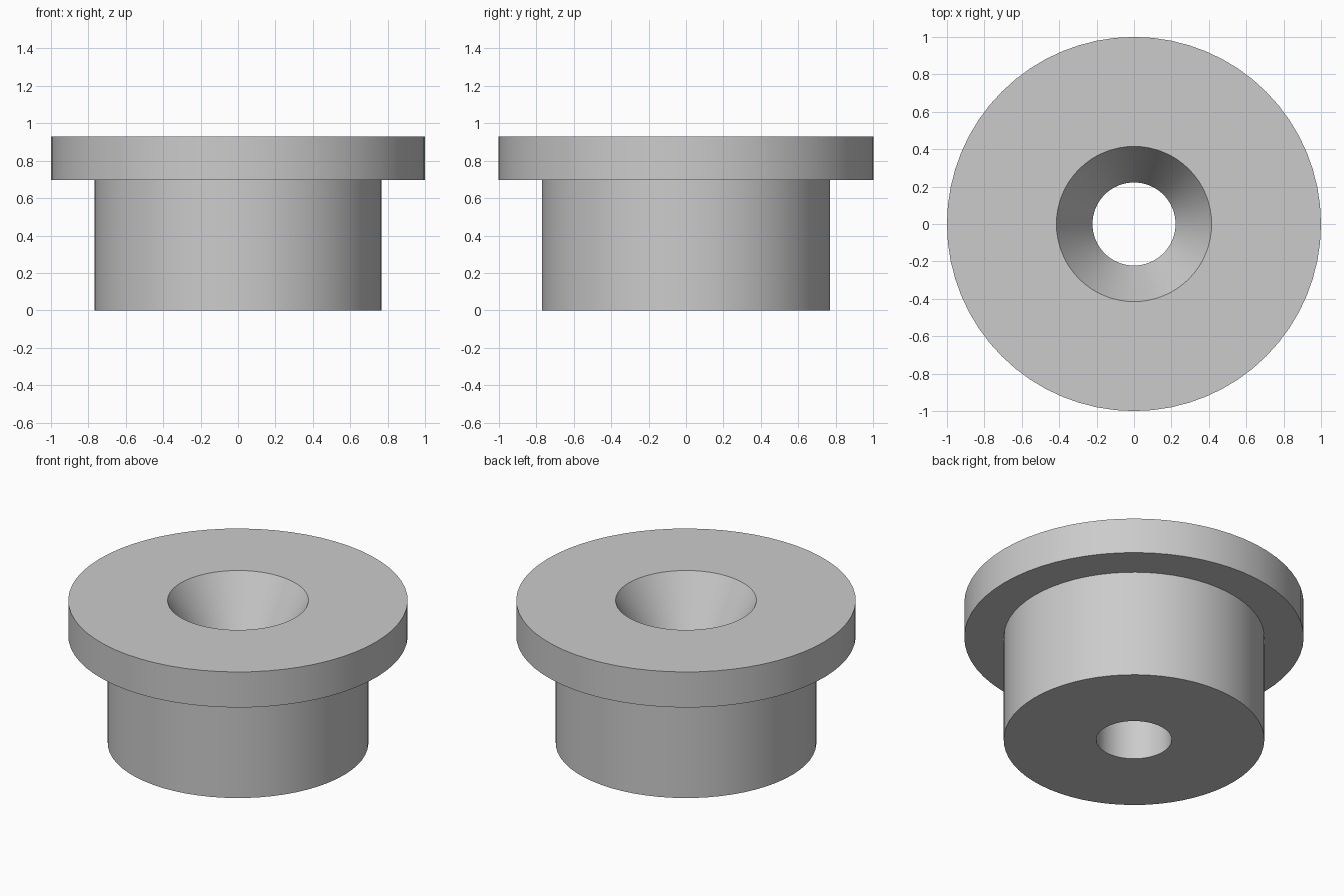
import bpy
import bmesh
import math

cube = bpy.data.objects.get("Cube")
if cube:
    bpy.data.objects.remove(cube, do_unlink=True)

SEGMENTS = 64

# Single grey material
grey = bpy.data.materials.new("light_grey")
grey.use_nodes = True
colour = (0.6, 0.6, 0.6, 1.0)
grey.diffuse_color = colour
grey.node_tree.nodes["Principled BSDF"].inputs["Base Color"].default_value = colour


def lathe(name, profile, material):
    """Revolve a closed (radius, z) profile around the z axis."""
    bm = bmesh.new()
    rings = []
    for i in range(SEGMENTS):
        a = 2 * math.pi * i / SEGMENTS
        rings.append([bm.verts.new((r * math.cos(a), r * math.sin(a), z)) for r, z in profile])
    n = len(profile)
    for i in range(SEGMENTS):
        here, after = rings[i], rings[(i + 1) % SEGMENTS]
        for j in range(n):
            k = (j + 1) % n
            bm.faces.new((here[j], after[j], after[k], here[k]))
    bmesh.ops.recalc_face_normals(bm, faces=bm.faces)
    mesh = bpy.data.meshes.new(name)
    bm.to_mesh(mesh)
    bm.free()
    mesh.materials.append(material)
    obj = bpy.data.objects.new(name, mesh)
    bpy.context.collection.objects.link(obj)
    bpy.ops.object.select_all(action='DESELECT')
    obj.select_set(True)
    bpy.context.view_layer.objects.active = obj
    bpy.ops.object.shade_smooth_by_angle(angle=math.radians(25))
    return obj


# Flanged bushing: body, wide flange, countersink and straight bore
lathe("flanged_bushing", [
    (0.222, 0.0),    # bore, bottom
    (0.768, 0.0),    # body
    (0.768, 0.697),
    (1.0, 0.697),    # flange
    (1.0, 0.928),
    (0.415, 0.928),  # countersink
    (0.222, 0.594),  # bore, top
], grey)
